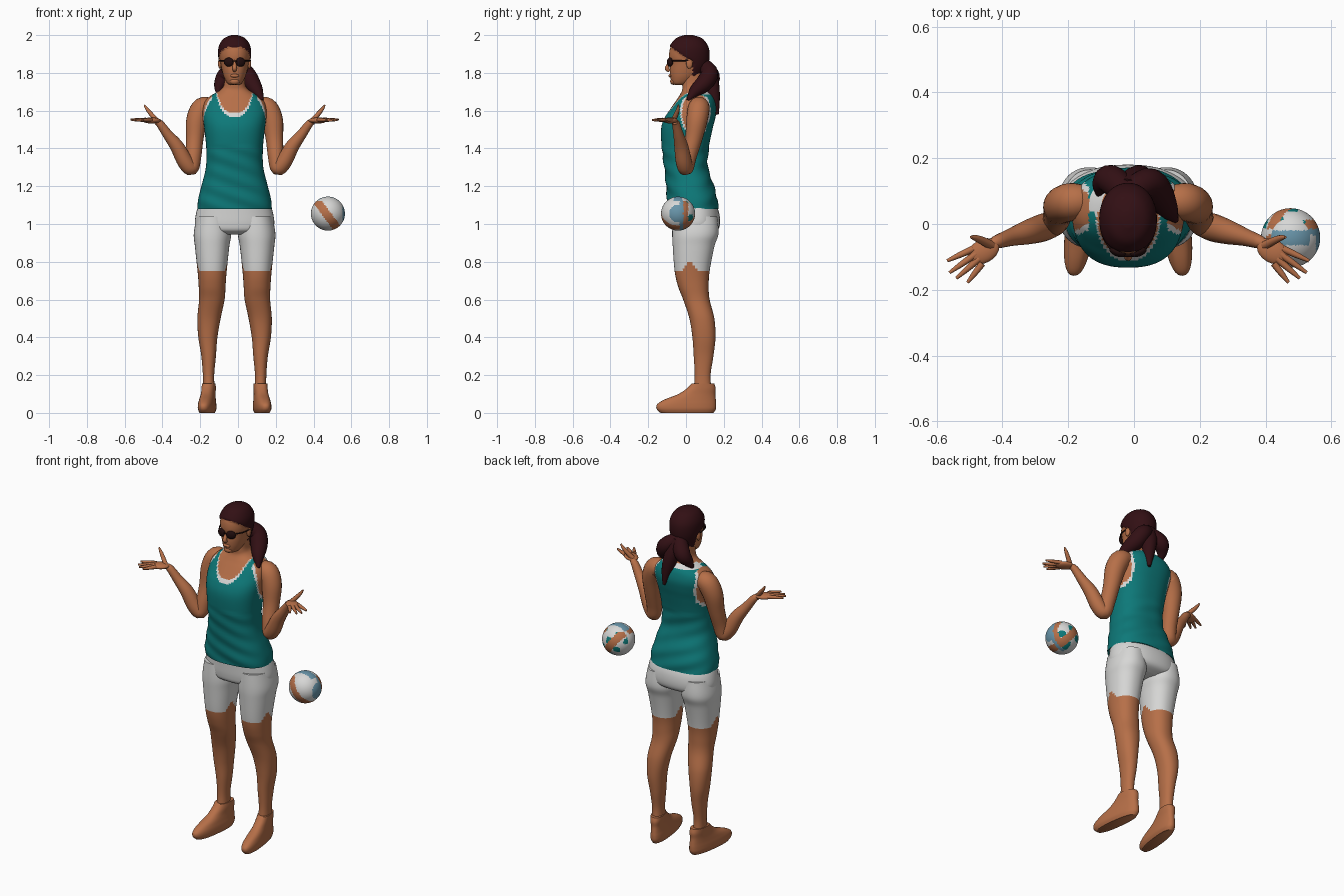
import bpy, bmesh, math
from mathutils import Vector, Matrix

cube = bpy.data.objects.get("Cube")
if cube:
    bpy.data.objects.remove(cube, do_unlink=True)

CX = -0.018  # the body's middle line


def material(name, r, g, b):
    m = bpy.data.materials.new(name)
    m.use_nodes = True
    m.diffuse_color = (r, g, b, 1)
    shader = m.node_tree.nodes["Principled BSDF"]
    shader.inputs["Base Color"].default_value = (r, g, b, 1)
    shader.inputs["Roughness"].default_value = 0.7
    return m


skin = material("brown skin", 0.47, 0.16, 0.065)
teal = material("teal cloth", 0.004, 0.19, 0.19)
white = material("white cloth", 0.68, 0.68, 0.67)
hair = material("dark red hair", 0.032, 0.005, 0.007)
black = material("dark lenses", 0.015, 0.004, 0.004)
blue = material("grey blue", 0.14, 0.3, 0.4)


def finish(name, bm, mats, rule=None):
    """Turn a bmesh into a smooth object, choosing materials by a rule on face centres."""
    bmesh.ops.recalc_face_normals(bm, faces=bm.faces)
    for f in bm.faces:
        f.smooth = True
        if rule:
            f.material_index = rule(f.calc_center_median())
    mesh = bpy.data.meshes.new(name)
    bm.to_mesh(mesh)
    bm.free()
    for m in mats:
        mesh.materials.append(m)
    mesh.set_sharp_from_angle(angle=math.radians(55))
    ob = bpy.data.objects.new(name, mesh)
    bpy.context.collection.objects.link(ob)
    return ob


def spline(rows, steps):
    """Catmull-Rom interpolation through rows of numbers."""
    out = []
    for i in range(len(rows) - 1):
        quad = [rows[max(i - 1, 0)], rows[i], rows[i + 1], rows[min(i + 2, len(rows) - 1)]]
        for k in range(steps):
            t = k / steps
            out.append([b + 0.5 * t * (c - a + t * (2 * a - 5 * b + 4 * c - d + t * (3 * (b - c) + d - a)))
                        for a, b, c, d in zip(*quad)])
    return out + [list(rows[-1])]


def bridge(rings):
    """Join rings of points into a capped surface."""
    bm = bmesh.new()
    loops = [[bm.verts.new(p) for p in ring] for ring in rings]
    n = len(loops[0])
    for a, b in zip(loops, loops[1:]):
        for j in range(n):
            bm.faces.new((a[j], a[(j + 1) % n], b[(j + 1) % n], b[j]))
    bm.faces.new(loops[0])
    bm.faces.new(loops[-1])
    return bm


def power(v, p):
    return math.copysign(abs(v) ** (2 / p), v)


def loft(rows, n=32, steps=5, p=2.2):
    """Stack rounded sections given as (z, x low, x high, y front, y back)."""
    rings = []
    for z, x0, x1, y0, y1 in spline(rows, steps):
        angles = [2 * math.pi * j / n for j in range(n)]
        rings.append([((x0 + x1) / 2 + (x1 - x0) / 2 * power(math.cos(a), p),
                       (y0 + y1) / 2 + (y1 - y0) / 2 * power(math.sin(a), p), z) for a in angles])
    return bridge(rings)


def centred(rows):
    return [(z, CX - w, CX + w, y0, y1) for z, w, y0, y1 in rows]


def tube(name, points, mat, n=14, steps=5):
    """Round limb along points given as (x, y, z, radius)."""
    path = spline(points, steps)
    rings, side = [], Vector((0.3, 1, 0.2))
    for i, (x, y, z, r) in enumerate(path):
        along = (Vector(path[min(i + 1, len(path) - 1)][:3]) - Vector(path[max(i - 1, 0)][:3])).normalized()
        side = (side - along * side.dot(along)).normalized()
        up = along.cross(side)
        ring = [2 * math.pi * j / n for j in range(n)]
        rings.append([Vector((x, y, z)) + r * (math.cos(a) * side + math.sin(a) * up) for a in ring])
    return finish(name, bridge(rings), [mat])


def ellipsoid(name, centre, size, mats, turn=0, rule=None, n=20):
    bm = bmesh.new()
    shape = Matrix.Translation(centre) @ Matrix.Rotation(turn, 4, "Z") @ Matrix.Diagonal((*size, 1))
    bmesh.ops.create_uvsphere(bm, u_segments=n, v_segments=n * 2 // 3, radius=1, matrix=shape)
    return finish(name, bm, mats, rule)


# Torso with tank top, trim and bare neck
def tank_rule(c):
    u, y, z = abs(c.x - CX), c.y, c.z
    hole = ((y - 0.05) / 0.07) ** 2 + ((z - 1.59) / 0.11) ** 2
    if z > 1.715:
        return 0
    if u > 0.12 and hole < 1.35:
        return 0 if hole < 1 else 2
    neck = 1.565 + 130 * u ** 3 if y < 0.04 else 1.685
    if z > neck:
        return 2 if z < neck + 0.022 else 0
    return 1


torso = loft(centred([
    (1.08, .197, -.093, .17), (1.13, .193, -.1, .165), (1.2, .176, -.105, .148), (1.3, .152, -.115, .116),
    (1.4, .15, -.128, .12), (1.5, .16, -.132, .14), (1.56, .168, -.115, .155), (1.61, .17, -.082, .163),
    (1.65, .158, -.055, .158), (1.68, .125, -.035, .145), (1.71, .075, -.02, .115), (1.74, .056, -.02, .095),
    (1.8, .055, -.02, .09)]), n=96, steps=7, p=2.4)
for v in torso.verts:  # soft folds at the waist
    if v.co.z < 1.4:
        v.co.y += 0.003 * math.sin(v.co.z * 70 + v.co.x * 25)
finish("tank_top_torso", torso, [skin, teal, white], tank_rule)

# Shorts: hips
finish("shorts_hips", loft(centred([
    (1.12, .185, -.08, .15), (1.06, .203, -.078, .175), (1.0, .21, -.075, .18),
    (.965, .19, -.065, .165), (.945, .1, -.03, .12)]), n=48), [white])


# Legs and feet
def shorts_rule(c):
    hem = 0.745 + 0.07 * max(0, 1 - abs(c.y - 0.02) / 0.045)
    return 1 if c.z > hem else 0


LEG = [(1.04, .03, .2, -.07, .165), (.95, .018, .216, -.073, .172), (.88, .028, .21, -.07, .15),
       (.75, .042, .196, -.06, .125), (.67, .048, .19, -.042, .12), (.6, .053, .188, -.015, .125),
       (.5, .074, .197, .018, .15), (.4, .091, .192, .034, .156), (.3, .099, .176, .041, .145),
       (.2, .108, .168, .046, .13), (.12, .105, .168, .04, .135)]
FOOT = [(0, .1, .17, -.135, .145), (.02, .092, .178, -.155, .158), (.045, .092, .178, -.153, .16),
        (.07, .096, .175, -.115, .158), (.1, .1, .172, -.04, .155), (.13, .1, .172, .005, .157),
        (.155, .102, .172, .03, .15)]

for s, side in ((1, "left"), (-1, "right")):
    def mirrored(rows):
        return [(z, CX + s * x0, CX + s * x1, y0, y1) for z, x0, x1, y0, y1 in rows]

    def place(*points):
        return [(CX + s * p[0], *p[1:]) for p in points]

    finish(side + "_leg", loft(mirrored(LEG), n=48, steps=8), [skin, white], shorts_rule)
    foot = loft(mirrored(FOOT), n=32, p=2.4)
    for v in foot.verts:  # turn the toes out and narrow the heel
        v.co.x += s * 0.12 * (0.09 - v.co.y)
    finish(side + "_foot", foot, [skin])

    # Arms bent at the elbow, palms up
    tube(side + "_arm", place(
        (.12, .07, 1.615, .045), (.168, .068, 1.615, .057), (.2, .058, 1.55, .056), (.211, .04, 1.45, .046),
        (.218, .015, 1.36, .042), (.23, 0, 1.297, .04), (.262, -.012, 1.33, .042), (.305, -.025, 1.41, .037),
        (.355, -.04, 1.475, .027), (.395, -.053, 1.53, .021), (.415, -.06, 1.542, .016)), skin, n=20)
    ellipsoid(side + "_palm", place((.44, -.083, 1.548))[0], (.052, .036, .016), [skin], turn=-s * 0.5)
    fingers = {"index": (.55, -.112, 1.553), "middle": (.543, -.148, 1.55),
               "ring": (.522, -.165, 1.548), "little": (.488, -.178, 1.55)}
    for i, (label, tip) in enumerate(fingers.items()):
        root = (.47 - i * .009, -.075 - i * .015, 1.552)
        mid = [(a + b) / 2 for a, b in zip(root, tip)]
        tube(f"{side}_{label}_finger", place((*root, .011), (*mid, .0095), (*tip, .005)), skin, n=8)
    tube(side + "_thumb", place((.415, -.065, 1.55, .014), (.445, -.05, 1.585, .012),
                                (.465, -.042, 1.61, .009), (.478, -.04, 1.63, .004)), skin, n=8)

    # Ears and sunglasses
    ellipsoid(side + "_ear", place((.078, .018, 1.85))[0], (.01, .017, .028), [skin])
    ellipsoid(side + "_lens", place((.031, -.085, 1.857))[0], (.027, .014, .024), [black], turn=s * 0.35)
    tube(side + "_glasses_arm", place((.053, -.075, 1.865, .004), (.076, -.035, 1.865, .004),
                                      (.083, .02, 1.866, .004)), black, n=6)


# Head with the hair cap raised out of it
def hair_rule(c):
    line = min(-0.085 + (1.94 - c.z) * 1.5, 0.035)
    return 1 if c.y > line and c.z > 1.77 else 0


head = loft(centred([
    (1.735, .02, -.055, -.01), (1.745, .038, -.073, .02), (1.775, .055, -.082, .06), (1.81, .066, -.086, .092),
    (1.85, .074, -.085, .112), (1.89, .08, -.09, .118), (1.93, .079, -.084, .114), (1.96, .067, -.066, .098),
    (1.98, .048, -.045, .076), (1.993, .015, -.008, .036)]), n=64, steps=6, p=2.1)
bmesh.ops.recalc_face_normals(head, faces=head.faces)
head.normal_update()
for v, n in [(v, v.normal.copy()) for v in head.verts if hair_rule(v.co)]:
    v.co += n * 0.007
finish("head_and_hair", head, [skin, hair], hair_rule)
tube("nose", [(CX, -.082, 1.865, .006), (CX, -.094, 1.84, .01), (CX, -.1, 1.822, .012),
              (CX, -.086, 1.81, .008)], skin, n=12)
ellipsoid("lips", (CX, -.083, 1.785), (.024, .009, .009), [skin])
ellipsoid("chin", (CX, -.066, 1.755), (.026, .018, .018), [skin])
tube("glasses_bridge", [(CX - .012, -.096, 1.863, .004), (CX + .012, -.096, 1.863, .004)], black, n=6)

# Ponytail falling in three locks
tube("left_lock", [(-.02, .09, 1.84, .04), (.04, .125, 1.8, .045), (.07, .1, 1.75, .047),
                   (.1, .05, 1.705, .034), (.128, .01, 1.655, .008)], hair)
tube("right_lock", [(-.02, .09, 1.84, .04), (-.07, .135, 1.78, .045), (-.098, .12, 1.735, .03),
                    (-.108, .09, 1.69, .008)], hair)
tube("back_lock", [(-.02, .1, 1.84, .04), (0, .13, 1.76, .042), (.02, .148, 1.67, .032),
                   (.03, .166, 1.58, .008)], hair)

# Ball with painted panels
BALL = Vector((.476, -.042, 1.055))


def ball_rule(c):
    d = (c - BALL).normalized()
    band = abs(.8 * d.x + .6 * d.z + .08) < .24
    if d.z > .75:
        return 2 if abs(d.y) < .25 else 0
    if d.y < .1 and d.x < .85:
        return 1 if band else 0
    if d.y < .3:
        return 2 if d.x > 0 else 0
    if band or (d.x > .5 and d.y < .6):
        return 1
    return 3 if math.sin(6 * d.x + 1) * math.sin(6 * d.z) > .4 else 0


ellipsoid("ball", BALL, (.09, .09, .09), [white, skin, blue, teal], rule=ball_rule, n=72)
